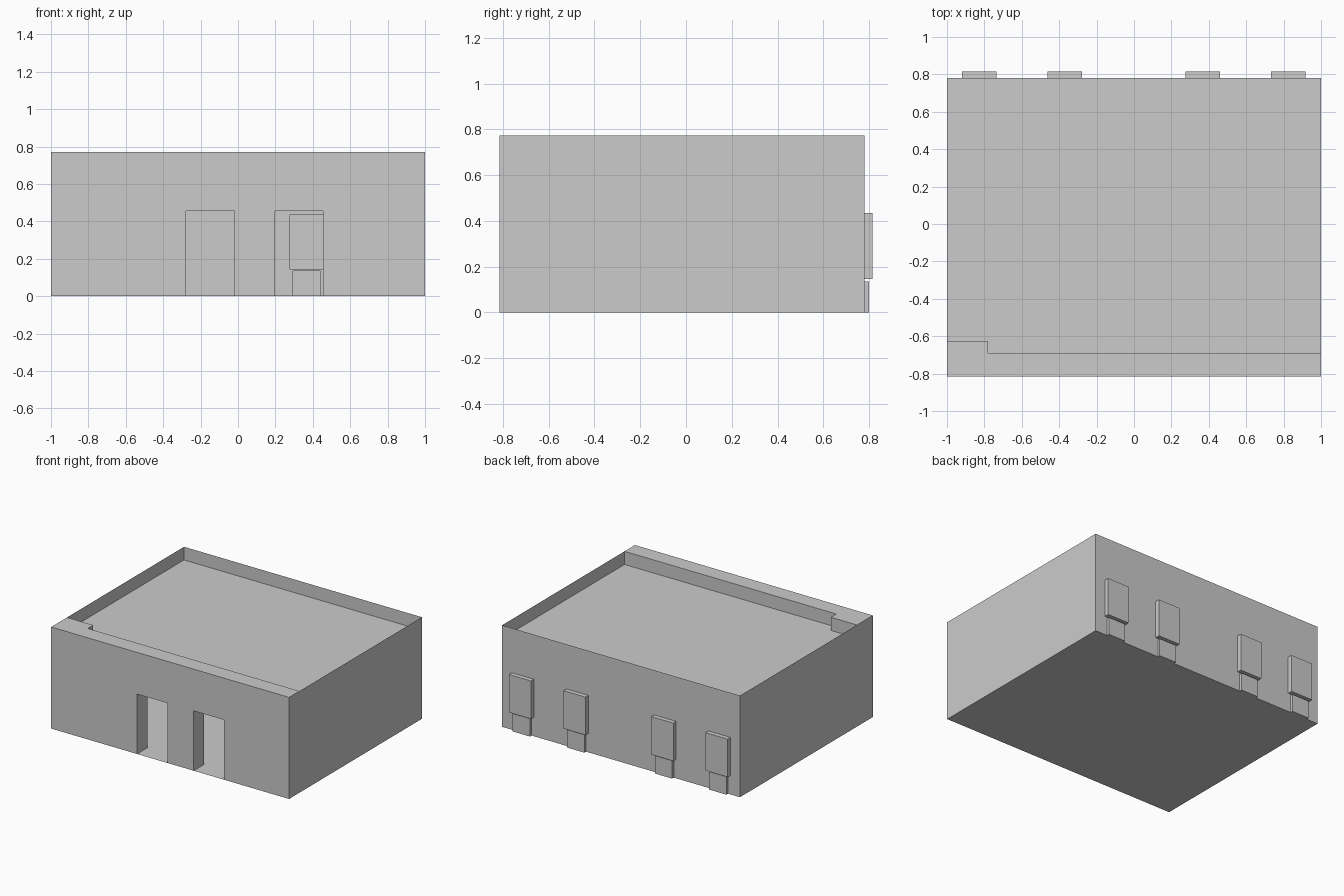
import bpy, bmesh

if "Cube" in bpy.data.objects:
    bpy.data.objects.remove(bpy.data.objects["Cube"])

X, YF, YB, H, ROOF = 1.0, -0.815, 0.78, 0.772, 0.672
YIN, YSTEP, XSTEP = -0.69, -0.625, -0.78


def make(name, bm):
    mesh = bpy.data.meshes.new(name)
    bm.to_mesh(mesh)
    bm.free()
    ob = bpy.data.objects.new(name, mesh)
    bpy.context.collection.objects.link(ob)
    return ob


def sheet(name, pts):
    bm = bmesh.new()
    bm.faces.new([bm.verts.new(p) for p in pts])
    return make(name, bm)


def prism(name, plan, z0, z1):
    bm = bmesh.new()
    face = bm.faces.new([bm.verts.new((x, y, z0)) for x, y in plan])
    ext = bmesh.ops.extrude_face_region(bm, geom=[face])["geom"]
    bmesh.ops.translate(bm, vec=(0, 0, z1 - z0),
                        verts=[v for v in ext if isinstance(v, bmesh.types.BMVert)])
    bmesh.ops.recalc_face_normals(bm, faces=bm.faces)
    return make(name, bm)


# Floor and sunken roof
sheet("floor", [(-X, YF, 0), (-X, YB, 0), (X, YB, 0), (X, YF, 0)])
sheet("roof", [(-X, YSTEP, ROOF), (XSTEP, YSTEP, ROOF), (XSTEP, YIN, ROOF),
               (X, YIN, ROOF), (X, YB, ROOF), (-X, YB, ROOF)])

# Thin side walls
sheet("left_wall", [(-X, YB, 0), (-X, YIN, 0), (-X, YIN, H), (-X, YB, H)])
sheet("right_wall", [(X, YIN, 0), (X, YB, 0), (X, YB, H), (X, YIN, H)])

# Thick front wall with a deeper left end, cut by two doorways
front = prism("front_wall", [(-X, YF), (X, YF), (X, YIN), (XSTEP, YIN),
                             (XSTEP, YSTEP), (-X, YSTEP)], 0, H)
for i, (x0, x1) in enumerate([(-0.278, -0.02), (0.198, 0.455)]):
    cut = prism(f"door_cutter_{i + 1}", [(x0, -1), (x1, -1), (x1, -0.5), (x0, -0.5)],
                -0.1, 0.455)
    cut.hide_render = True
    cut.hide_set(True)
    mod = front.modifiers.new("doorway", 'BOOLEAN')
    mod.operation = 'DIFFERENCE'
    mod.solver = 'EXACT'
    mod.object = cut

# Bake the doorways and drop the cutters
dg = bpy.context.evaluated_depsgraph_get()
baked = bpy.data.meshes.new_from_object(front.evaluated_get(dg))
front.modifiers.clear()
front.data = baked
for ob in [o for o in bpy.data.objects if "cutter" in o.name]:
    bpy.data.objects.remove(ob)

# Thin back wall pushed outward into four window bays with a base below each
CENTRES = (-0.828, -0.371, 0.367, 0.825)
BAYS = [(0.0925, 0.145, 0.433, 0.035), (0.0725, 0, 0.135, 0.02)]


def bulge(x, z):
    if abs(x) > X or not 0 < z < H:
        return 0
    return max([d for c in CENTRES for w, z0, z1, d in BAYS
                if abs(x - c) < w and z0 < z < z1], default=0)


xs = sorted({-X, X} | {c + s * b[0] for c in CENTRES for b in BAYS for s in (-1, 1)})
zs = sorted({0, H} | {z for b in BAYS for z in b[1:3]})
bm = bmesh.new()


def quad(*pts):
    bm.faces.new([bm.verts.new(p) for p in pts])


mx = [-2] + [(a + b) / 2 for a, b in zip(xs, xs[1:])]
mz = [-2] + [(a + b) / 2 for a, b in zip(zs, zs[1:])]
for i in range(len(xs) - 1):
    for j in range(len(zs) - 1):
        x0, x1, z0, z1 = xs[i], xs[i + 1], zs[j], zs[j + 1]
        y = YB + bulge(mx[i + 1], mz[j + 1])
        yl = YB + bulge(mx[i], mz[j + 1])
        yd = YB + bulge(mx[i + 1], mz[j])
        quad((x1, y, z0), (x0, y, z0), (x0, y, z1), (x1, y, z1))
        if yl != y:
            quad((x0, yl, z0), (x0, yl, z1), (x0, y, z1), (x0, y, z0))
        if yd != y:
            quad((x0, yd, z0), (x0, y, z0), (x1, y, z0), (x1, yd, z0))
bmesh.ops.remove_doubles(bm, verts=bm.verts, dist=1e-5)
bmesh.ops.recalc_face_normals(bm, faces=bm.faces)
if max(bm.faces, key=lambda f: f.calc_area()).normal.y < 0:
    bmesh.ops.reverse_faces(bm, faces=bm.faces)
bmesh.ops.dissolve_limit(bm, angle_limit=0.02, verts=bm.verts, edges=bm.edges)
make("back_wall", bm)
